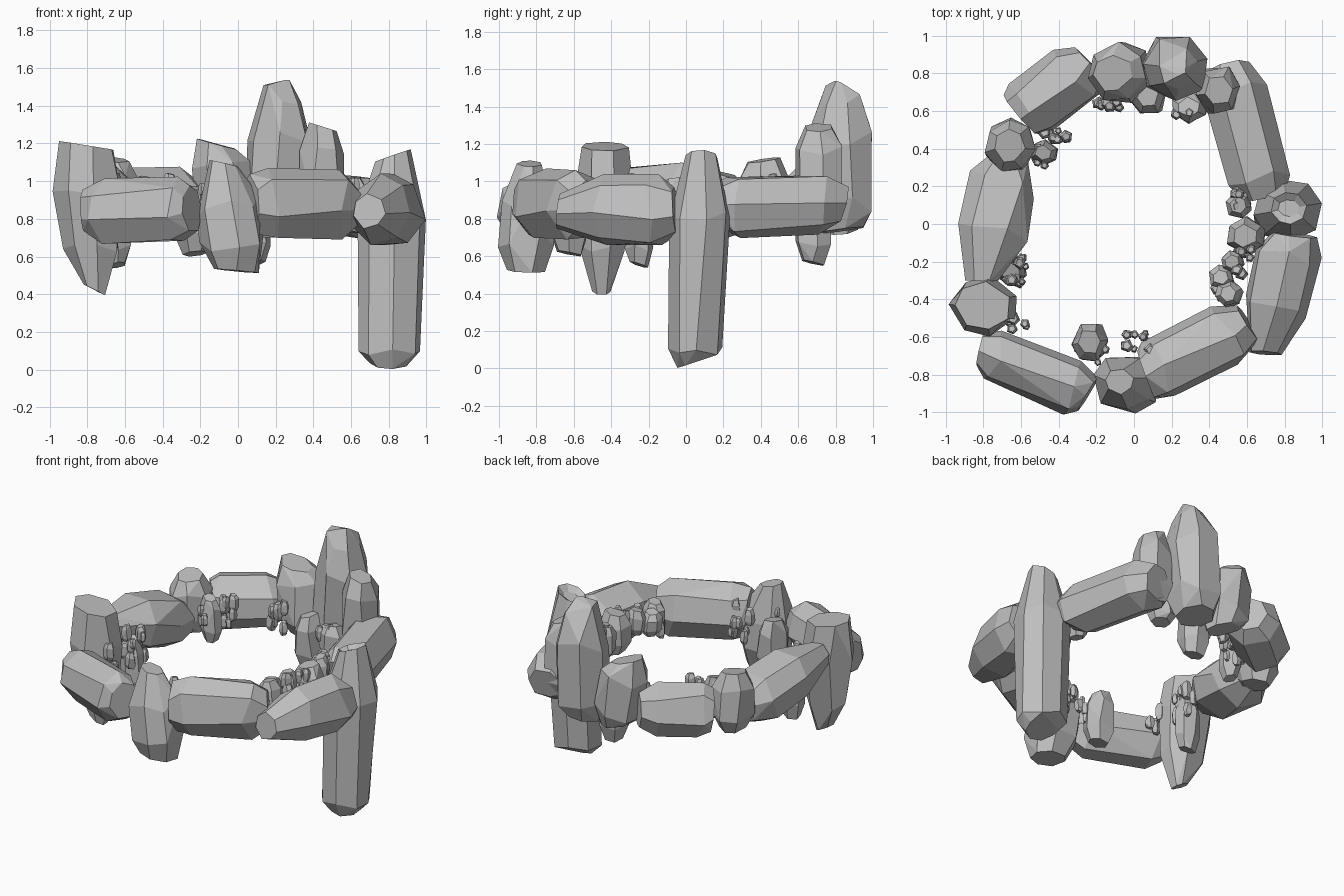
import bpy, bmesh, math, random
from mathutils import Vector

if "Cube" in bpy.data.objects:
    bpy.data.objects.remove(bpy.data.objects["Cube"])

stone_grey = bpy.data.materials.new("stone_grey")
stone_grey.use_nodes = True
colour = (0.52, 0.52, 0.52, 1)
stone_grey.diffuse_color = colour
stone_grey.node_tree.nodes["Principled BSDF"].inputs["Base Color"].default_value = colour

# Profiles: (position along the axis, relative radius)
LOG = [(0, .62), (.17, .96), (.82, 1), (1, .68)]
BLUNT = [(0, .82), (.17, 1), (.78, 1), (1, .65)]
TAPER = [(0, .72), (.2, 1), (.6, 1), (1, .5)]
OVAL = [(0, .6), (.25, .98), (.6, 1), (1, .45)]
BLOCK = [(0, .65), (.28, 1), (.72, .97), (1, .6)]
BULB = [(0, .68), (.28, 1), (.6, .95), (1, .42)]
FANG = [(0, .3), (.3, .78), (.68, 1), (1, .78)]
SPIRE = [(0, .68), (.2, .96), (.65, 1), (.9, .6), (1, .2)]
POST = [(0, .55), (.08, .86), (.25, 1), (.7, .97), (1, .5)]

# Directions around an upright stone
RIGHT, BACK, LEFT = 0, math.pi / 2, math.pi


def stone(name, start, end, width, depth, profile, sides=6, seed=1,
          rough=.06, slant=.08, cuts=None, hollow=False):
    """Faceted convex stone lofted along an axis; cuts give the side each end slants in on."""
    rng = random.Random(seed)
    start, end = Vector(start), Vector(end)
    axis = end - start
    forward = axis.normalized()
    ref = Vector((0, 1, 0)) if abs(forward.z) > .7 else Vector((0, 0, 1))
    across = forward.cross(ref).normalized()
    up = across.cross(forward)

    # Corner points in the stone's own space
    turn = rng.uniform(0, math.tau)
    tilt = cuts or (rng.uniform(0, math.tau), rng.uniform(0, math.tau))
    points = []
    for t, r in profile:
        for i in range(sides):
            a = turn + math.tau * (i + rng.uniform(-.15, .15)) / sides
            rr = r * (1 + rng.uniform(-rough, rough))
            if t in (0, 1):
                cut = slant * (1 + math.cos(a - tilt[t])) / 2
                tt = t + (cut if t == 0 else -cut)
            else:
                tt = t + rng.uniform(-rough, rough)
            points.append(Vector((rr * math.cos(a), rr * math.sin(a), tt)))

    # Fit the corners to the wanted width, depth and length
    for k, size, mid in ((0, width, .5), (1, depth, .5), (2, 1, 0)):
        low, high = min(p[k] for p in points), max(p[k] for p in points)
        for p in points:
            p[k] = ((p[k] - low) / (high - low) - mid) * size

    bm = bmesh.new()
    for p in points:
        bm.verts.new(start + across * p.x + up * p.y + axis * p.z)
    hull = bmesh.ops.convex_hull(bm, input=bm.verts[:], use_existing_faces=False)
    loose = {v for v in hull["geom_interior"] + hull["geom_unused"]
             if isinstance(v, bmesh.types.BMVert)}
    bmesh.ops.delete(bm, geom=list(loose), context="VERTS")
    bmesh.ops.dissolve_limit(bm, angle_limit=math.radians(12),
                             verts=bm.verts[:], edges=bm.edges[:])
    if hollow:  # shallow pit in the top face
        top = max(bm.faces, key=lambda f: f.calc_center_median().z)
        bmesh.ops.inset_region(bm, faces=[top], thickness=.04)
        bmesh.ops.translate(bm, verts=top.verts[:], vec=(0, 0, -.03))
    bmesh.ops.recalc_face_normals(bm, faces=bm.faces[:])
    mesh = bpy.data.meshes.new(name)
    bm.to_mesh(mesh)
    bm.free()
    mesh.materials.append(stone_grey)
    obj = bpy.data.objects.new(name, mesh)
    bpy.context.collection.objects.link(obj)


# Long stones lying around the ring
stone("front_right_log", (-.83, -.66, .84), (-.23, -.91, .85), .30, .35, LOG, 7, 2, slant=.05)
stone("front_left_log", (.05, -.81, .88), (.62, -.52, .88), .34, .38, BLUNT, 7, 3, slant=.05)
stone("left_log", (.85, -.04, .85), (.69, -.70, .85), .35, .38, TAPER, 7, 4, slant=.05)
stone("back_left_log", (.50, .86, .87), (.68, .13, .86), .35, .33, LOG, 7, 5)
stone("back_right_log", (-.61, .57, .89), (-.23, .87, .90), .34, .36, BLUNT, 7, 6, slant=.05)
stone("right_log", (-.66, .37, .83), (-.81, -.33, .99), .38, .36, OVAL, 7, 7)

# Upright stones between them
stone("tall_post", (.80, .05, 0), (.82, .09, 1.17), .38, .34, POST, 8, 8,
      rough=.025, slant=.06, cuts=(BACK, RIGHT), hollow=True)
stone("tall_spire", (.19, .83, .72), (.24, .82, 1.54), .34, .34, SPIRE, 7, 9, slant=.05)
stone("right_fang", (-.77, -.45, .39), (-.82, -.43, 1.22), .36, .32, FANG, 7, 10,
      cuts=(RIGHT, LEFT))
stone("front_upright", (-.01, -.86, .5), (-.08, -.84, 1.12), .35, .30, BULB, 7, 11,
      cuts=(RIGHT, LEFT))
stone("spire_companion", (.44, .71, .76), (.45, .71, 1.31), .24, .25, BLOCK, 6, 12,
      cuts=(RIGHT, LEFT))
stone("back_upright", (-.04, .81, .70), (-.12, .80, 1.24), .32, .33, BLOCK, 7, 13,
      slant=.16, cuts=(RIGHT, LEFT))
stone("back_right_upright", (-.65, .42, .72), (-.66, .42, 1.13), .27, .29, BLOCK, 7, 14)

# Smaller rocks on the inner side: x, y, bottom, top, width
inner_rocks = [
    (-.64, -.25, .54, .94, .15), (-.23, -.63, .60, .98, .20),
    (.51, -.37, .78, 1.0, .15), (.60, -.06, .72, 1.02, .20),
    (.47, -.28, .80, .97, .13), (.56, .10, .76, 1.0, .14),
    (.30, .62, .74, .95, .18), (.08, .68, .55, .95, .19),
    (-.47, .38, .72, 1.03, .14), (.53, -.20, .82, 1.0, .12),
]
for i, (x, y, low, high, w) in enumerate(inner_rocks):
    stone(f"inner_rock_{i}", (x, y, low), (x - .01, y, high), w, w, BLOCK, 6, 20 + i)

# Pebble clusters: centre, spread along x and y, count
clusters = [
    (-.62, -.25, .05, .08, 9), (-.61, -.53, .05, .03, 5), (-.23, -.70, .09, .04, 7),
    (.03, -.63, .08, .05, 9), (.58, -.20, .04, .09, 8), (.57, .10, .05, .09, 11),
    (.30, .60, .08, .03, 6), (-.15, .65, .09, .03, 9), (-.42, .48, .06, .06, 9),
    (-.50, .34, .05, .07, 7), (.46, -.37, .06, .04, 5),
]
rng = random.Random(5)
for c, (x, y, sx, sy, count) in enumerate(clusters):
    for n in range(count):
        px, py = x + rng.uniform(-sx, sx), y + rng.uniform(-sy, sy)
        z, w = rng.uniform(.75, .93), rng.uniform(.035, .07)
        stone(f"pebble_{c}_{n}", (px, py, z), (px, py, z + w * 1.8), w, w,
              BLOCK, 5, 100 + c * 20 + n)
